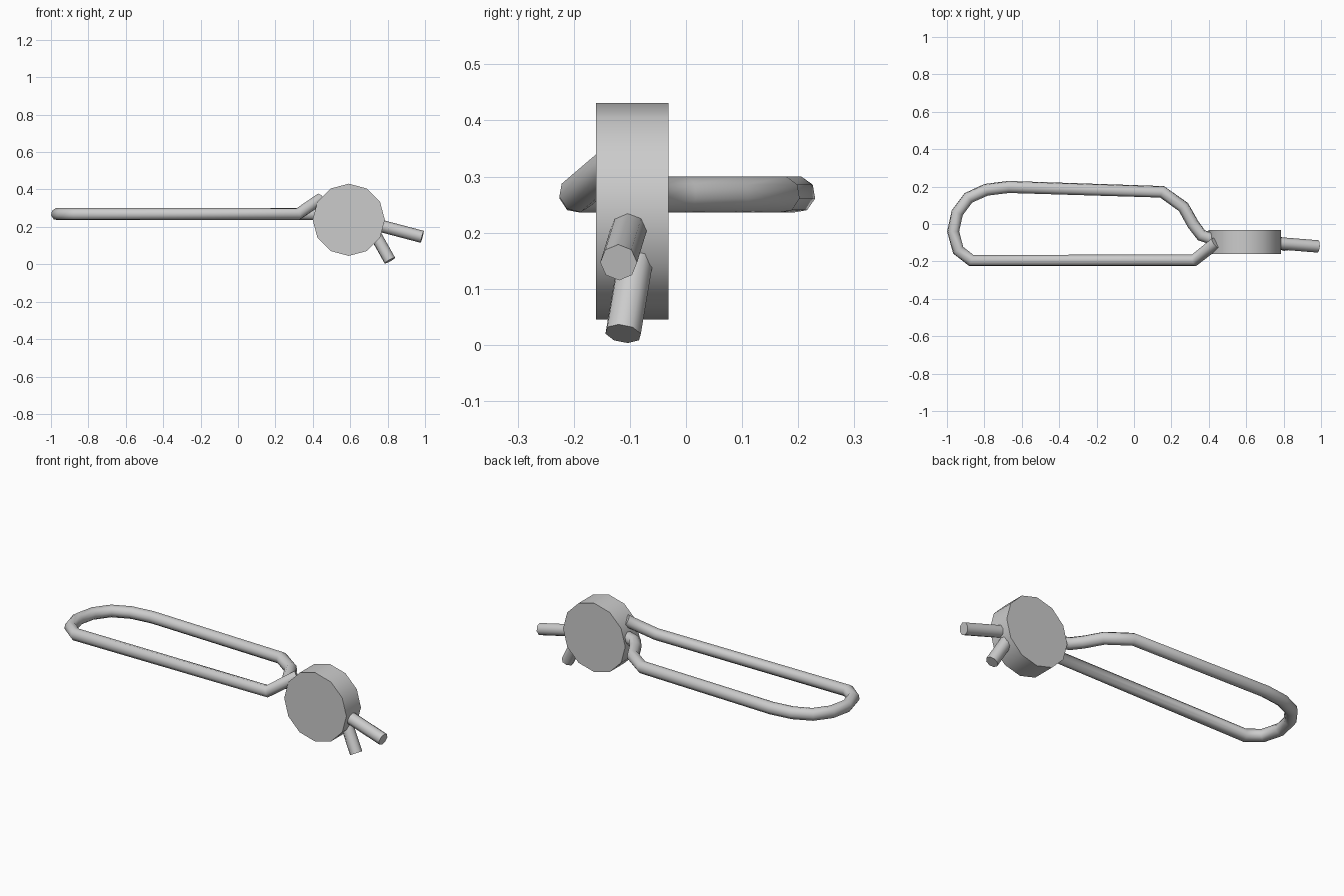
import bpy
from math import radians

cube = bpy.data.objects.get("Cube")
if cube:
    bpy.data.objects.remove(cube, do_unlink=True)

metal = bpy.data.materials.new("light grey metal")
metal.use_nodes = True
grey = (0.6, 0.6, 0.6, 1)
metal.diffuse_color = grey
metal.node_tree.nodes["Principled BSDF"].inputs["Base Color"].default_value = grey


def finish(obj, name):
    obj.name = obj.data.name = name
    obj.data.materials.clear()
    obj.data.materials.append(metal)
    bpy.ops.object.select_all(action='DESELECT')
    obj.select_set(True)
    bpy.context.view_layer.objects.active = obj
    bpy.ops.object.shade_smooth_by_angle(angle=radians(60))


def rod(name, points, radius=0.033):
    """Eight-sided capped rod swept along a polyline."""
    curve = bpy.data.curves.new(name, 'CURVE')
    curve.dimensions = '3D'
    curve.bevel_depth = radius
    curve.bevel_resolution = 2
    curve.use_fill_caps = True
    spline = curve.splines.new('POLY')
    spline.points.add(len(points) - 1)
    for p, co in zip(spline.points, points):
        p.co = (*co, 1)
    obj = bpy.data.objects.new(name, curve)
    bpy.context.collection.objects.link(obj)
    bpy.ops.object.select_all(action='DESELECT')
    obj.select_set(True)
    bpy.context.view_layer.objects.active = obj
    bpy.ops.object.convert(target='MESH')
    finish(bpy.context.object, name)


# Round body, axis front to back
bpy.ops.mesh.primitive_cylinder_add(vertices=12, radius=0.193, depth=0.129,
                                    location=(0.592, -0.096, 0.238),
                                    rotation=(radians(90), 0, 0))
finish(bpy.context.object, "round_body")

# Long wire loop, lying flat with its front end lifted onto the body
level = 0.268
outline = [(0.32, -0.195), (-0.87, -0.195), (-0.94, -0.14), (-0.967, -0.04),
           (-0.945, 0.06), (-0.885, 0.14), (-0.79, 0.183), (-0.67, 0.198),
           (0.15, 0.172), (0.265, 0.09), (0.315, 0), (0.36, -0.06), (0.45, -0.09)]
rod("wire_loop", [(0.44, -0.1, 0.349)] + [(x, y, level) for x, y in outline])

# Two short pins on the opposite side
rod("upper_pin", [(0.7, -0.097, 0.222), (0.985, -0.12, 0.147)])
rod("lower_pin", [(0.7, -0.078, 0.22), (0.812, -0.112, 0.02)])
